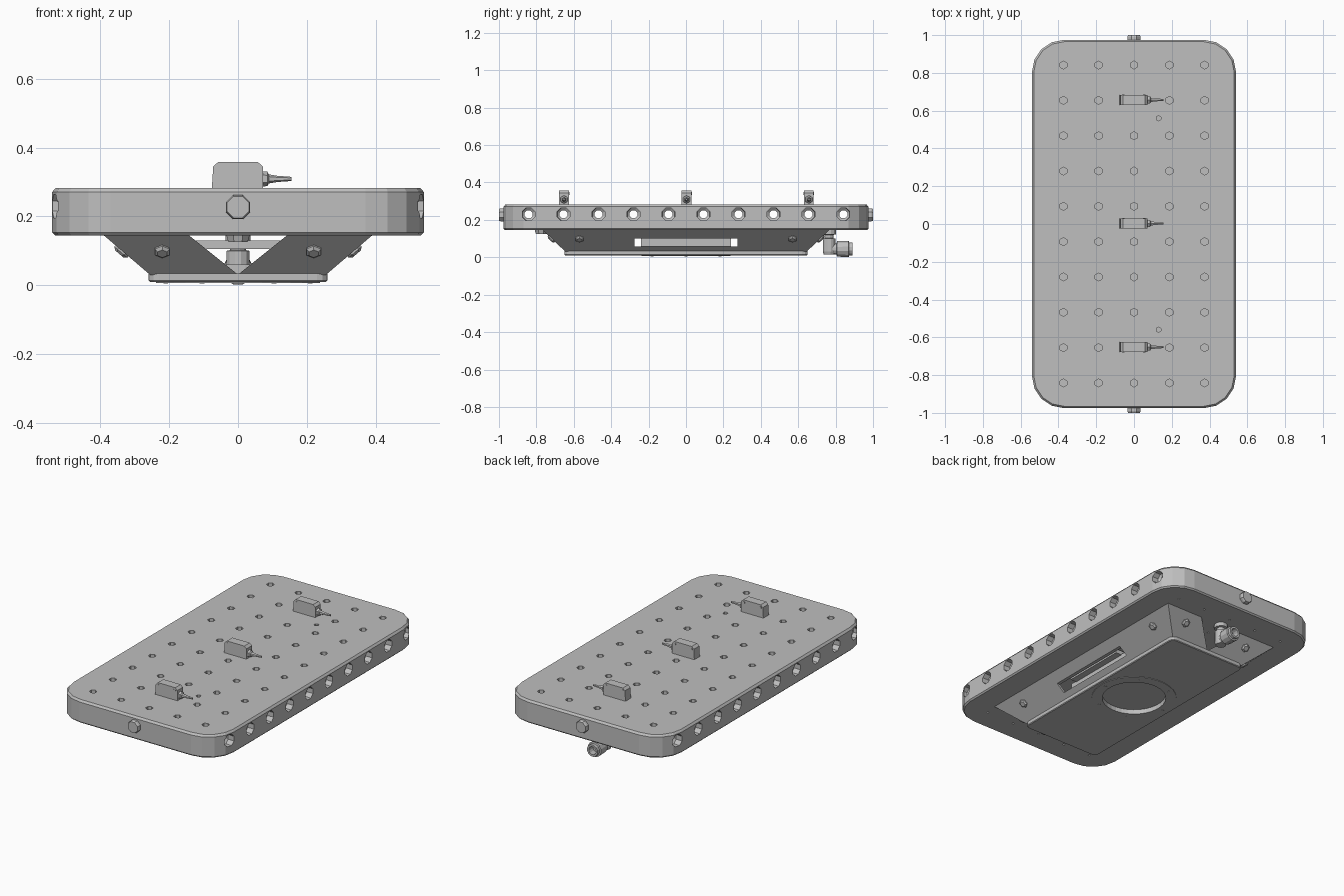
import bpy, bmesh, math
from mathutils import Matrix, Vector

old = bpy.data.objects.get("Cube")
if old:
    bpy.data.objects.remove(old)

grey = bpy.data.materials.new("machined_grey")
grey.use_nodes = True
colour = (0.52, 0.52, 0.52, 1)
grey.diffuse_color = colour
grey.node_tree.nodes["Principled BSDF"].inputs["Base Color"].default_value = colour


def finish(name, bm, helper=False):
    """Turn a bmesh into a named grey object."""
    bmesh.ops.recalc_face_normals(bm, faces=bm.faces)
    me = bpy.data.meshes.new(name)
    bm.to_mesh(me)
    bm.free()
    me.materials.append(grey)
    ob = bpy.data.objects.new(name, me)
    bpy.context.collection.objects.link(ob)
    ob.hide_render = helper
    return ob


def lathe(bm, profile, at, axis, n=8):
    """Solid of revolution from (distance along axis, radius) pairs."""
    rot = Vector(axis).to_track_quat('Z', 'Y').to_matrix().to_4x4()
    m = Matrix.Translation(at) @ rot
    rings = []
    for d, r in profile:
        angles = [math.tau * (i + 0.5) / n for i in range(n)]
        rings.append([bm.verts.new(m @ Vector((r * math.cos(a), r * math.sin(a), d))) for a in angles])
    skin(bm, rings)


def skin(bm, rings):
    """Join rings of equal length and cap both ends."""
    for a, b in zip(rings, rings[1:]):
        for i in range(len(a)):
            j = (i + 1) % len(a)
            bm.faces.new((a[i], a[j], b[j], b[i]))
    bm.faces.new(rings[0])
    bm.faces.new(rings[-1])


def box(bm, lo, hi):
    size = [h - l for l, h in zip(lo, hi)]
    mid = [(h + l) / 2 for l, h in zip(lo, hi)]
    bmesh.ops.create_cube(bm, size=1, matrix=Matrix.Translation(mid) @ Matrix.Diagonal((*size, 1)))


def rounded_slab(bm, hx, hy, radius, levels, seg):
    """Rounded rectangle stacked through (z, inset) levels."""
    rings = []
    for z, inset in levels:
        ring = []
        for k, (sx, sy) in enumerate(((1, 1), (-1, 1), (-1, -1), (1, -1))):
            for i in range(seg + 1):
                a = math.pi / 2 * (k + i / seg)
                r = radius - inset
                ring.append(bm.verts.new((sx * (hx - radius) + r * math.cos(a),
                                          sy * (hy - radius) + r * math.sin(a), z)))
        rings.append(ring)
    skin(bm, rings)


def cut(ob, cutter):
    """Apply an exact boolean difference and drop the cutter."""
    mod = ob.modifiers.new("cut", 'BOOLEAN')
    mod.operation, mod.solver, mod.object = 'DIFFERENCE', 'EXACT', cutter
    bpy.context.view_layer.objects.active = ob
    bpy.ops.object.modifier_apply(modifier="cut")
    bpy.data.objects.remove(cutter)


PITCH = 0.187
rows = [PITCH * (i - 4.5) for i in range(10)]
cols = [PITCH * (i - 2) for i in range(5)]
TOP, UNDER, DUCT = 0.283, 0.145, 0.23

# Main plate with chamfered rims
bm = bmesh.new()
rounded_slab(bm, 0.54, 0.975, 0.17, [(UNDER, 0.008), (0.153, 0), (0.271, 0), (TOP, 0.01)], 4)
plate = finish("main_plate", bm)

# Cross ducts, top holes and small tapped holes beneath
bm = bmesh.new()
for y in rows:
    lathe(bm, [(-0.56, 0.038), (-0.5, 0.036), (-0.49, 0.023), (0.49, 0.023), (0.5, 0.036), (0.56, 0.038)],
          (0, y, DUCT), (1, 0, 0))
    for x in cols:
        lathe(bm, [(0, 0.021), (0.05, 0.021)], (x, y, 0.262), (0, 0, 1), 6)
        lathe(bm, [(-0.02, 0.007), (0.01, 0.007)], (x, y, UNDER), (0, 0, 1), 6)
for y in (-0.56, 0.56):
    lathe(bm, [(0, 0.014), (0.05, 0.014)], (0.13, y, 0.262), (0, 0, 1), 6)
cut(plate, finish("hole_cutter", bm, True))

# End plugs
for label, s in (("front", -1), ("back", 1)):
    bm = bmesh.new()
    lathe(bm, [(0.96, 0.038), (0.99, 0.038), (1.0, 0.034)], (0, 0, 0.227), (0, s, 0))
    finish(label + "_plug", bm)

# Sloped hollow bracket below the plate
bm = bmesh.new()
LOW, HIGH = (0.255, 0.645, 0.03), (0.39, 0.765, UNDER)
rings = []
for hx, hy, z in (LOW, HIGH):
    rings.append([bm.verts.new((sx * hx, sy * hy, z)) for sx, sy in ((1, 1), (-1, 1), (-1, -1), (1, -1))])
outer = rings
inner = [[bm.verts.new((v.co.x - math.copysign(0.02, v.co.x), v.co.y - math.copysign(0.02, v.co.y), v.co.z))
          for v in ring] for ring in rings]
loop = [outer[0], outer[1], inner[1], inner[0]]
for a, b in zip(loop, loop[1:] + loop[:1]):
    for i in range(4):
        j = (i + 1) % 4
        bm.faces.new((a[i], a[j], b[j], b[i]))
bracket = finish("sloped_bracket", bm)

# Open V at both ends
bm = bmesh.new()
skin(bm, [[bm.verts.new((x, y, z)) for x, z in ((-0.155, 0.155), (0.155, 0.155), (0, 0.031))] for y in (-1, 1)])
cut(bracket, finish("notch_cutter", bm, True))

# Hand slots in the long walls
bm = bmesh.new()
box(bm, (-0.5, -0.275, 0.058), (0.5, 0.275, 0.1))
cut(bracket, finish("slot_cutter", bm, True))

# Foot with a round recess
bm = bmesh.new()
rounded_slab(bm, 0.26, 0.65, 0.03, [(0.01, 0.004), (0.014, 0), (0.035, 0)], 3)
foot = finish("bracket_foot", bm)
bm = bmesh.new()
lathe(bm, [(-0.02, 0.18), (0.1, 0.18)], (0, 0, 0), (0, 0, 1), 32)
cut(foot, finish("recess_cutter", bm, True))
bm = bmesh.new()
lathe(bm, [(0.035, 0.21), (0.06, 0.21)], (0, 0, 0), (0, 0, 1), 32)
finish("recess_cap", bm)

# Thin ring and its screws around the recess
bm = bmesh.new()
lathe(bm, [(0.007, 0.24), (0.012, 0.24)], (0, 0, 0), (0, 0, 1), 32)
ring = finish("recess_ring", bm)
bm = bmesh.new()
lathe(bm, [(-0.01, 0.18), (0.03, 0.18)], (0, 0, 0), (0, 0, 1), 32)
cut(ring, finish("ring_cutter", bm, True))
bm = bmesh.new()
for i in range(6):
    a = math.tau * i / 6
    lathe(bm, [(0.005, 0.008), (0.01, 0.008)], (0.21 * math.cos(a), 0.21 * math.sin(a), 0), (0, 0, 1), 6)
finish("ring_screws", bm)

# Inner cross bar and rails behind the hand slots
bm = bmesh.new()
box(bm, (-0.3, -0.2, 0.105), (0.3, 0.2, 0.13))
for s in (-1, 1):
    box(bm, (s * 0.25 - 0.01, -0.24, 0.05), (s * 0.25 + 0.01, 0.24, 0.11))
finish("inner_frame", bm)

# Bolts on the sloped walls
bm = bmesh.new()
side_n = Vector((UNDER - 0.03, 0, -(HIGH[0] - LOW[0]))).normalized()
end_n = Vector((0, UNDER - 0.03, -(HIGH[1] - LOW[1]))).normalized()
t = (0.1 - 0.03) / (UNDER - 0.03)
wx, wy = (LOW[k] + t * (HIGH[k] - LOW[k]) for k in (0, 1))
head = [(-0.01, 0.025), (0.005, 0.025), (0.012, 0.016)]
for sx in (-1, 1):
    for sy in (-1, 1):
        lathe(bm, head, (sx * wx, sy * 0.57, 0.1), (sx * side_n.x, 0, side_n.z), 6)
        lathe(bm, head, (sx * 0.22, sy * wy, 0.1), (0, sy * end_n.y, end_n.z), 6)
finish("bracket_bolts", bm)

# Elbow fitting at the back, stop bolt at the front
bm = bmesh.new()
lathe(bm, [(0.015, 0.03), (0.03, 0.035), (0.1, 0.035), (0.102, 0.024), (0.12, 0.024), (0.122, 0.038), (0.15, 0.038)],
      (0, 0.765, 0), (0, 0, 1), 12)
lathe(bm, [(0.765, 0.03), (0.805, 0.03), (0.807, 0.043), (0.87, 0.045), (0.872, 0.036), (0.89, 0.036),
           (0.89, 0.024), (0.85, 0.024)], (0, 0, 0.045), (0, 1, 0), 12)
finish("elbow_fitting", bm)
bm = bmesh.new()
lathe(bm, [(0.125, 0.03), (0.15, 0.038)], (0, -0.775, 0), (0, 0, 1), 8)
finish("front_stop_bolt", bm)

# Three sensors with tapered cable tails
for label, y in (("front", -0.652), ("middle", 0.003), ("back", 0.657)):
    bm = bmesh.new()
    shape = [(-0.076, 0.281), (0.072, 0.281), (0.072, 0.345), (0.058, 0.358), (-0.058, 0.358), (-0.072, 0.345)]
    skin(bm, [[bm.verts.new((x, y + s * 0.026, z)) for x, z in shape] for s in (-1, 1)])
    lathe(bm, [(0.07, 0.022), (0.085, 0.021), (0.09, 0.013), (0.115, 0.009), (0.155, 0.006)],
          (0, y, 0.309), (1, 0, 0), 6)
    for x in (-0.056, 0.054):
        lathe(bm, [(-0.028, 0.008), (0.028, 0.008)], (x, y, 0.342), (0, 1, 0), 6)
    finish(label + "_sensor", bm)
